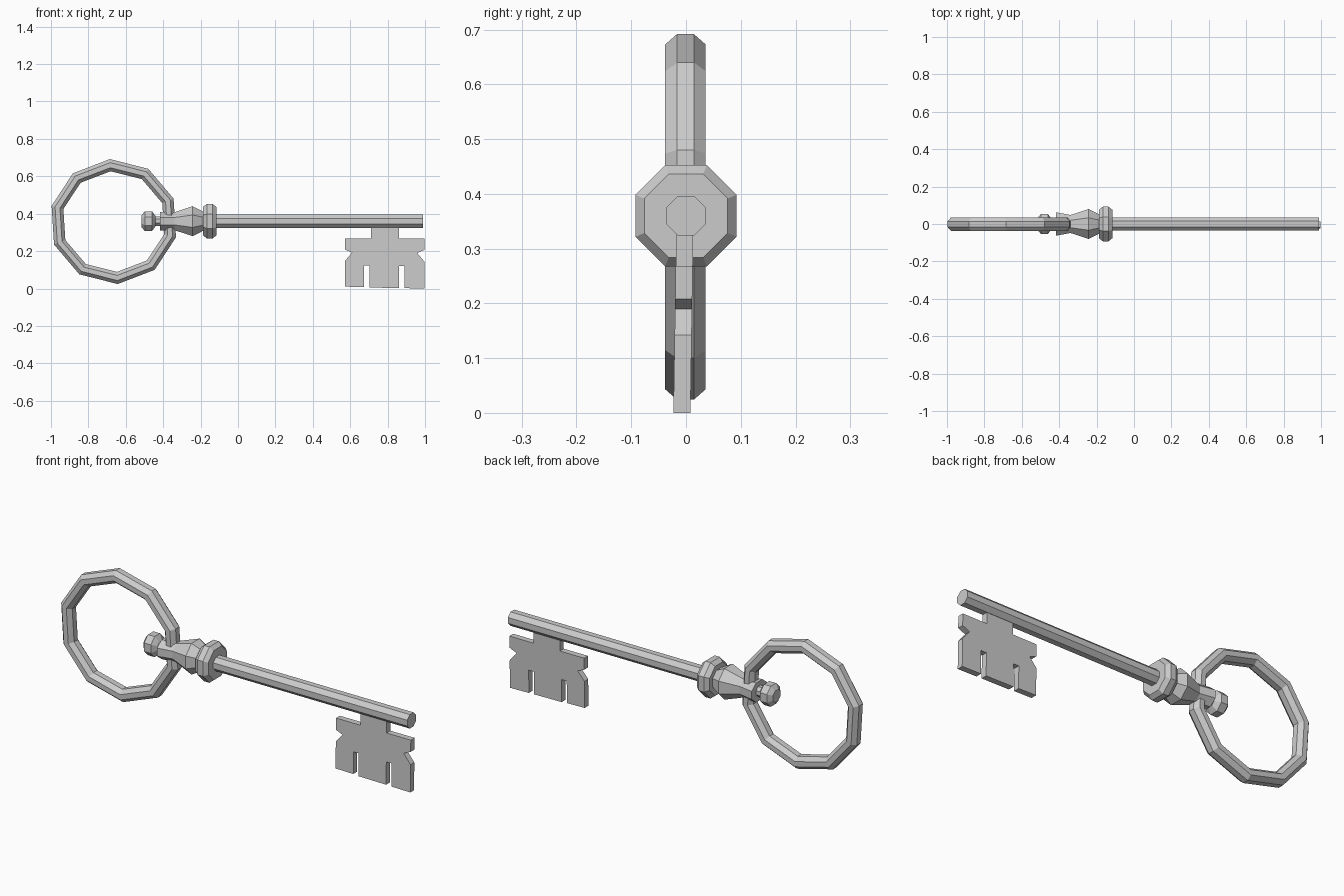
import bpy, bmesh, math
from math import sin, cos, pi, radians

if "Cube" in bpy.data.objects:
    bpy.data.objects.remove(bpy.data.objects["Cube"])

AXIS_Z = 0.36
SIDES = 8


def finish(bm, name):
    bmesh.ops.recalc_face_normals(bm, faces=bm.faces[:])
    me = bpy.data.meshes.new(name)
    bm.to_mesh(me)
    bm.free()
    ob = bpy.data.objects.new(name, me)
    bpy.context.collection.objects.link(ob)
    return ob


def bridge(bm, a, b):
    n = len(a)
    for i in range(n):
        bm.faces.new((a[i], a[(i + 1) % n], b[(i + 1) % n], b[i]))


def turned(name, profile):
    """Octagonal turning along x; profile rows are x, y half width, z half height."""
    bm = bmesh.new()
    k = 1 / cos(pi / SIDES)
    angles = [2 * pi * (i + 0.5) / SIDES for i in range(SIDES)]
    rings = [[bm.verts.new((x, ry * k * cos(a), AXIS_Z + rz * k * sin(a))) for a in angles]
             for x, ry, rz in profile]
    for a, b in zip(rings, rings[1:]):
        bridge(bm, a, b)
    bm.faces.new(rings[0])
    bm.faces.new(rings[-1])
    return finish(bm, name)


def round_profile(*rows):
    return [(x, r, r) for x, r in rows]


# Ten-sided bow ring with an octagonal section
bm = bmesh.new()
k = 1 / cos(pi / 8)
rings = []
for i in range(10):
    t = radians(93.5 + 36 * i)
    ring = []
    for j in range(8):
        a = 2 * pi * (j + 0.5) / 8
        off = 0.0325 * k * cos(a)
        ring.append(bm.verts.new((-0.664 + (0.311 + off) * cos(t),
                                  -0.001 + 0.037 * k * sin(a),
                                  0.358 + (0.302 + off) * sin(t))))
    rings.append(ring)
for i in range(10):
    bridge(bm, rings[i], rings[(i + 1) % 10])
finish(bm, "bow_ring")

# Turned shaft, collar, baluster and end knob
turned("shaft", round_profile((-0.16, 0.036), (0.99, 0.036)))
turned("collar", round_profile((-0.188, 0.076), (-0.166, 0.0925),
                               (-0.136, 0.0925), (-0.116, 0.076)))
turned("baluster", [(-0.418, 0.063, 0.050), (-0.34, 0.048, 0.048),
                    (-0.242, 0.080, 0.080), (-0.18, 0.048, 0.048)])
turned("knob", round_profile((-0.517, 0.030), (-0.498, 0.053), (-0.460, 0.053),
                             (-0.440, 0.026), (-0.405, 0.026)))

# Flat key bit with side notches and two slots, leaning slightly
outline = [(0.71, 0.335), (0.71, 0.268), (0.572, 0.268), (0.572, 0.208),
           (0.610, 0.192), (0.572, 0.148), (0.572, 0.010), (0.673, 0.008),
           (0.673, 0.122), (0.703, 0.122), (0.703, 0.005), (0.860, 0.003),
           (0.860, 0.120), (0.890, 0.120), (0.890, 0.002), (0.998, 0.0),
           (0.998, 0.142), (0.958, 0.190), (0.998, 0.208), (0.998, 0.268),
           (0.86, 0.268), (0.86, 0.335)]
bm = bmesh.new()
front, back = [[bm.verts.new((x, -0.0075 + 0.016 * z + side * 0.0155, z))
                for x, z in outline] for side in (-1, 1)]
bm.faces.new(front)
bm.faces.new(back)
bridge(bm, front, back)
finish(bm, "key_bit")
